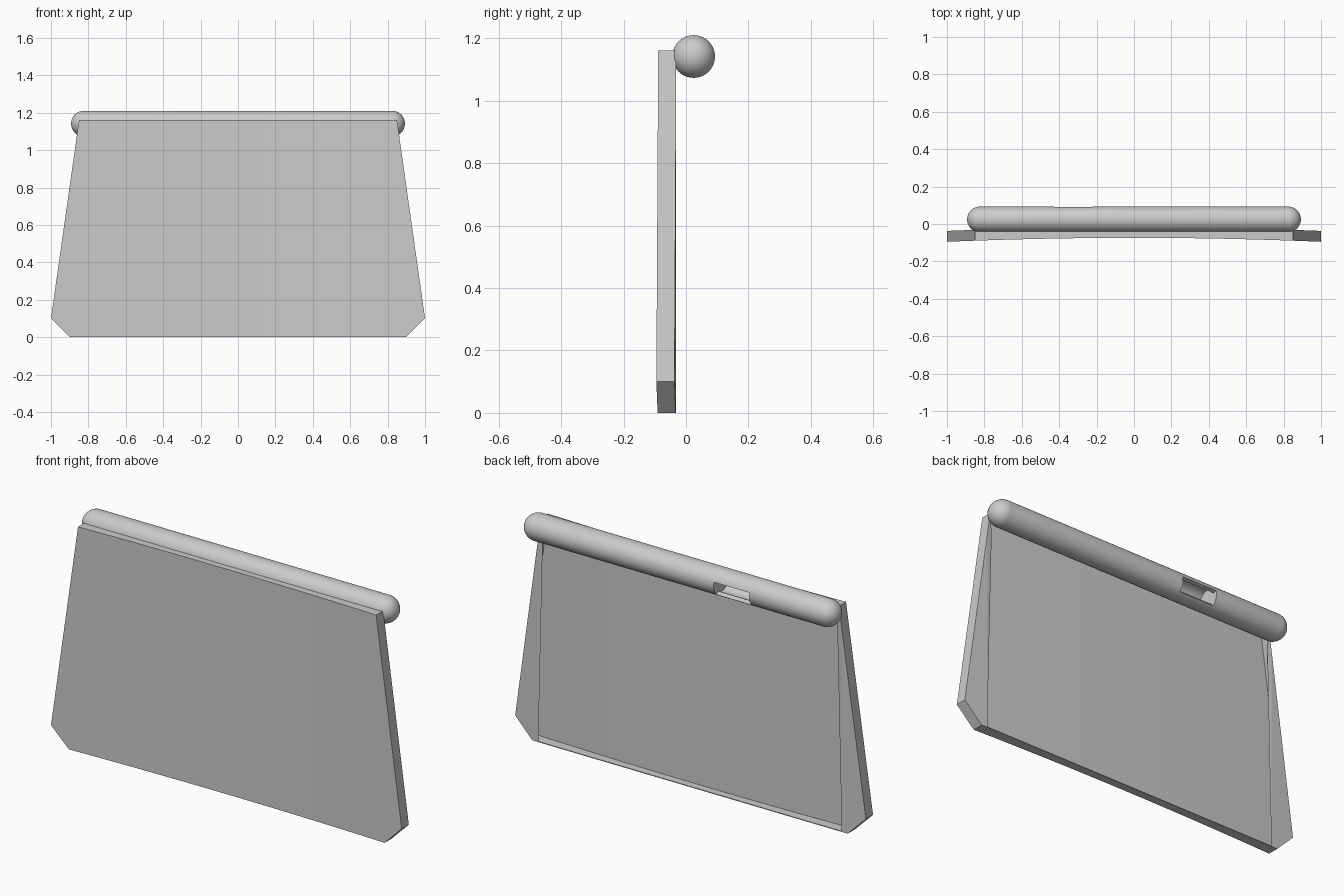
import bpy, bmesh, math
from mathutils import Matrix, Vector

cube = bpy.data.objects.get("Cube")
if cube:
    bpy.data.objects.remove(cube, do_unlink=True)

grey = bpy.data.materials.new("light_grey")
grey.use_nodes = True
COLOUR = (0.6, 0.6, 0.6, 1)
grey.diffuse_color = COLOUR
grey.node_tree.nodes["Principled BSDF"].inputs["Base Color"].default_value = COLOUR

THICK, TOP, HALF_TOP, INNER, CORNER = 0.058, 1.16, 0.85, 0.866, 0.1


def make_object(name, bm):
    bmesh.ops.recalc_face_normals(bm, faces=bm.faces)
    mesh = bpy.data.meshes.new(name)
    bm.to_mesh(mesh)
    bm.free()
    obj = bpy.data.objects.new(name, mesh)
    bpy.context.collection.objects.link(obj)
    mesh.materials.append(grey)
    return obj


def apply_modifier(obj, modifier):
    bpy.context.view_layer.objects.active = obj
    bpy.ops.object.modifier_apply(modifier=modifier.name)


def smooth(obj, degrees):
    bpy.ops.object.select_all(action="DESELECT")
    obj.select_set(True)
    bpy.context.view_layer.objects.active = obj
    bpy.ops.object.shade_smooth_by_angle(angle=math.radians(degrees))


# Panel: a thin sheet tray, open at the back, with folded flanges at the sides
def front_y(x):
    """The front is gently hollow from side to side."""
    return -0.074 - 0.021 * x * x


def column(x):
    """Front and back points at the lower and upper outline."""
    a = abs(x)
    low = max(0, a - 1 + CORNER)
    high = TOP - max(0, a - HALF_TOP) * (TOP - CORNER) / (1 - HALF_TOP)
    back = front_y(max(a, INNER)) + THICK
    return [(x, front_y(x), low), (x, front_y(x), high), (x, back, high), (x, back, low)]


half = [HALF_TOP * i / 8 for i in range(1, 9)] + [INNER, 1 - CORNER, 1]
stations = [-x for x in reversed(half)] + [0] + half
bm = bmesh.new()
columns = [[bm.verts.new(p) for p in column(x)] for x in stations]
for x0, x1, a, b in zip(stations, stations[1:], columns, columns[1:]):
    is_flange = min(abs(x0), abs(x1)) >= INNER
    for i in range(4):
        if i != 2 or is_flange:
            j = (i + 1) % 4
            bm.faces.new((a[i], b[i], b[j], a[j]))
bmesh.ops.remove_doubles(bm, verts=bm.verts, dist=0.0001)
panel = make_object("main_panel", bm)
if min(panel.data.polygons, key=lambda f: f.center.y).normal.y > 0:
    panel.data.flip_normals()
sheet = panel.modifiers.new("sheet", "SOLIDIFY")
sheet.thickness, sheet.offset, sheet.use_even_offset = 0.004, -1, True
apply_modifier(panel, sheet)
smooth(panel, 8)

# Round-ended bar: a sphere stretched along x
RADIUS, BAR_CENTRE = 0.0685, Vector((0, 0.0245, 1.1415))
bm = bmesh.new()
bmesh.ops.create_uvsphere(bm, u_segments=40, v_segments=25, radius=RADIUS,
                          matrix=Matrix.Rotation(math.pi / 2, 4, "Y"))
for v in bm.verts:
    v.co.x += math.copysign(0.824, v.co.x)
    v.co += BAR_CENTRE
bar = make_object("top_bar", bm)

# Slot in the lower back of the bar, opening into a round hollow
SLOT_TOP, SLOT_BOTTOM, STEPS = math.radians(17), math.radians(310), 24
polar = [(0.05, SLOT_TOP + (SLOT_BOTTOM - SLOT_TOP) * i / STEPS) for i in range(STEPS + 1)]
polar += [(0.09, SLOT_BOTTOM), (0.09, SLOT_TOP)]
bm = bmesh.new()
ring = [bm.verts.new(BAR_CENTRE + Vector((-0.425, r * math.cos(a), r * math.sin(a))))
        for r, a in polar]
end = bmesh.ops.extrude_face_region(bm, geom=[bm.faces.new(ring)], use_keep_orig=True)
bmesh.ops.translate(bm, vec=(0.203, 0, 0),
                    verts=[g for g in end["geom"] if isinstance(g, bmesh.types.BMVert)])
cutter = make_object("slot_cutter", bm)
cutter.hide_render = True
cut = bar.modifiers.new("slot", "BOOLEAN")
cut.operation, cut.solver, cut.object = "DIFFERENCE", "EXACT", cutter
apply_modifier(bar, cut)
bpy.data.objects.remove(cutter, do_unlink=True)
smooth(bar, 30)
